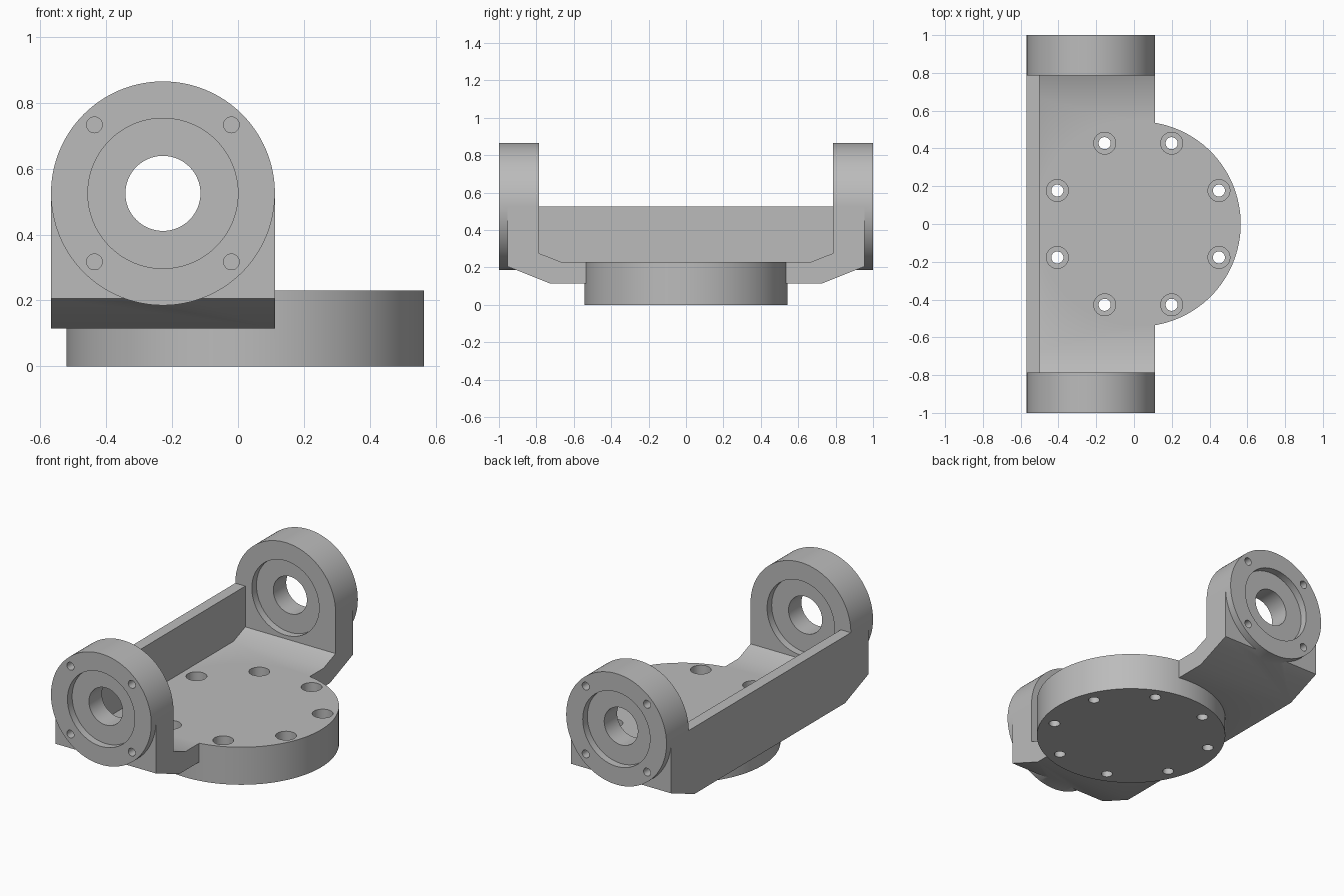
import bpy, bmesh
from math import pi, sin, cos
from mathutils import Matrix, Vector

cube = bpy.data.objects.get("Cube")
if cube:
    bpy.data.objects.remove(cube, do_unlink=True)

grey = bpy.data.materials.new("machined grey")
grey.use_nodes = True
COLOUR = (0.5, 0.5, 0.5, 1)
grey.diffuse_color = COLOUR
grey.node_tree.nodes["Principled BSDF"].inputs["Base Color"].default_value = COLOUR

LEFT, RIGHT = -0.568, 0.112      # width of the yoke
AXIS_X, AXIS_Z, EAR_R = -0.228, 0.525, 0.34
DISC_X, DISC_R = 0.022, 0.543
WALL_IN, BOSS_IN = 0.785, 0.955  # inner ear face, back of the round boss


def prism(name, points, offset):
    """Extrude a closed outline of 3D points along an offset."""
    bm = bmesh.new()
    face = bm.faces.new([bm.verts.new(p) for p in points])
    ext = bmesh.ops.extrude_face_region(bm, geom=[face])
    moved = [v for v in ext["geom"] if isinstance(v, bmesh.types.BMVert)]
    bmesh.ops.translate(bm, verts=moved, vec=Vector(offset))
    bmesh.ops.recalc_face_normals(bm, faces=bm.faces)
    mesh = bpy.data.meshes.new(name)
    bm.to_mesh(mesh)
    bm.free()
    mesh.materials.append(grey)
    obj = bpy.data.objects.new(name, mesh)
    bpy.context.collection.objects.link(obj)
    return obj


def upright(name, x, y, r, z0, z1, n=48):
    ring = [(x + r * cos(2 * pi * i / n), y + r * sin(2 * pi * i / n), z0) for i in range(n)]
    return prism(name, ring, (0, 0, z1 - z0))


def along_y(name, x, z, r, y0, y1, n=48):
    ring = [(x + r * cos(2 * pi * i / n), y0, z + r * sin(2 * pi * i / n)) for i in range(n)]
    return prism(name, ring, (0, y1 - y0, 0))


def combine(target, others, operation):
    """Apply exact booleans, then discard the tool objects."""
    for other in others:
        mod = target.modifiers.new("join", "BOOLEAN")
        mod.operation, mod.solver, mod.object = operation, "EXACT", other
        bpy.context.view_layer.update()
        graph = bpy.context.evaluated_depsgraph_get()
        mesh = bpy.data.meshes.new_from_object(target.evaluated_get(graph))
        target.modifiers.clear()
        target.data = mesh
        bpy.data.objects.remove(other, do_unlink=True)


# Yoke: side profile with sloped ends, extruded across its width
half = [(0.67, 0.23), (WALL_IN, 0.275), (WALL_IN, AXIS_Z), (BOSS_IN, AXIS_Z),
        (BOSS_IN, 0.205), (0.73, 0.115)]
profile = half + [(-y, z) for y, z in reversed(half)]
bracket = prism("bracket", [(LEFT, y, z) for y, z in profile], (RIGHT - LEFT, 0, 0))

# Back wall, round base and bearing ears
wall = prism("back_wall", [(LEFT, -0.8, 0.2), (-0.5, -0.8, 0.2),
                           (-0.5, 0.8, 0.2), (LEFT, 0.8, 0.2)], (0, 0, AXIS_Z - 0.2))
solids = [wall, upright("base_disc", DISC_X, 0, DISC_R, 0, 0.23, 128)]
for s in (-1, 1):
    solids.append(along_y("ear", AXIS_X, AXIS_Z, EAR_R, s * WALL_IN, s, 128))
combine(bracket, solids, "UNION")

# Bearing bores, seats on both ear faces and blind bolt holes
cutters = []
for s in (-1, 1):
    cutters.append(along_y("bore", AXIS_X, AXIS_Z, 0.114, s * 0.7, s * 1.1, 64))
    cutters.append(along_y("outer_seat", AXIS_X, AXIS_Z, 0.228, s * 0.955, s * 1.1, 96))
    cutters.append(along_y("inner_seat", AXIS_X, AXIS_Z, 0.228, s * 0.7, s * 0.83, 96))
    for dx in (-0.208, 0.208):
        for dz in (-0.208, 0.208):
            cutters.append(along_y("bolt_hole", AXIS_X + dx, AXIS_Z + dz, 0.024,
                                   s * 0.9, s * 1.1, 24))

# Ring of counterbored mounting holes in the base
for i in range(8):
    a = pi / 8 + i * pi / 4
    x, y = DISC_X + 0.463 * cos(a), 0.463 * sin(a)
    cutters.append(upright("mount_hole", x, y, 0.032, -0.1, 0.4, 32))
    cutters.append(upright("counterbore", x, y, 0.058, 0.12, 0.4, 32))
combine(bracket, cutters, "DIFFERENCE")

# Smooth round walls, keep machined edges sharp
bpy.ops.object.select_all(action="DESELECT")
bracket.select_set(True)
bpy.context.view_layer.objects.active = bracket
bpy.ops.object.shade_smooth_by_angle(angle=pi / 7)
